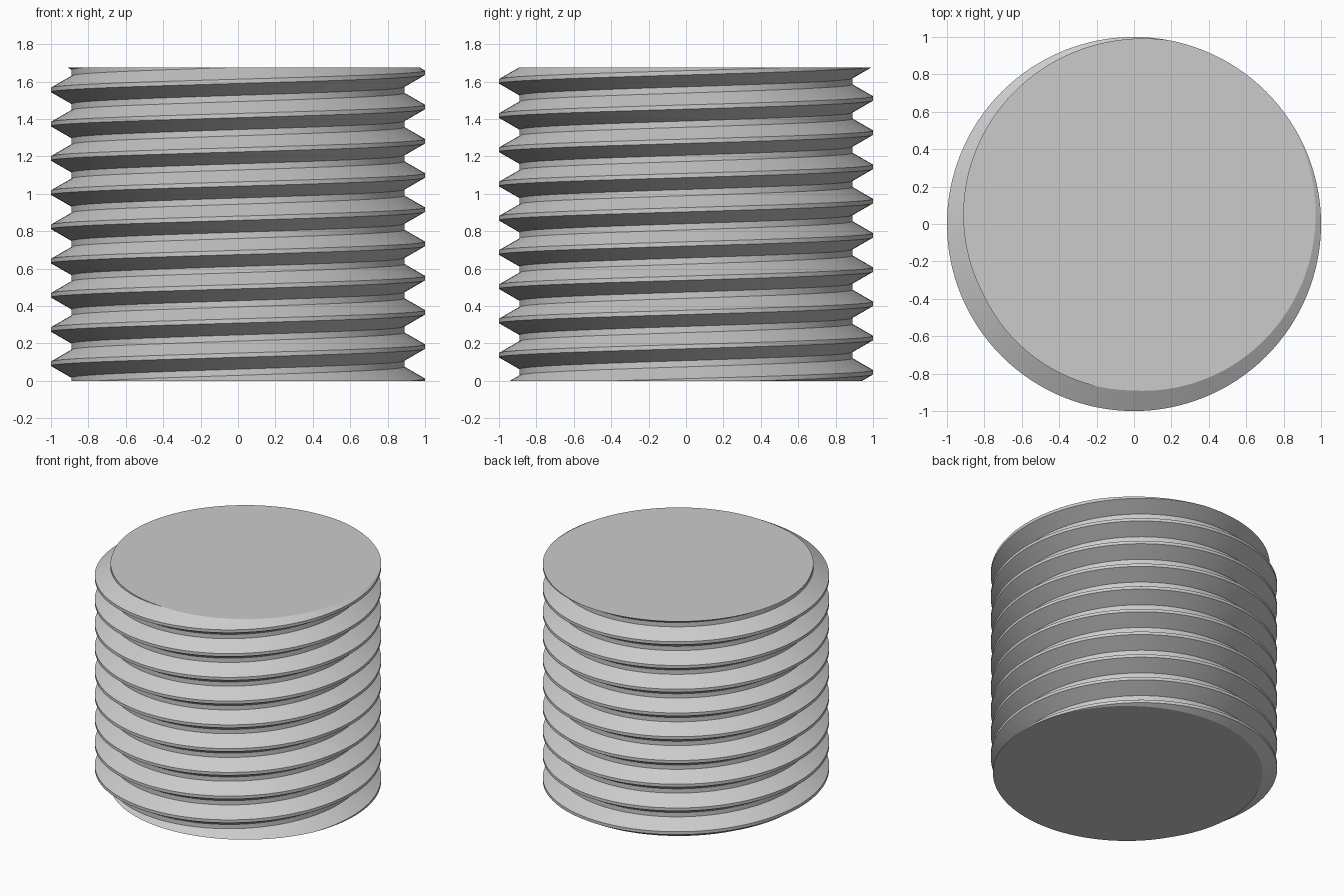
import bpy, bmesh, math
from mathutils import Vector

if "Cube" in bpy.data.objects:
    bpy.data.objects.remove(bpy.data.objects["Cube"], do_unlink=True)

PITCH, HEIGHT = 0.183, 1.676
CREST, ROOT = 1.0, 0.89
STEPS, TURNS = 128, 13

# Thread profile over one pitch: flat crest, 30 degree flanks, flat root
half = PITCH / 16
flank = (CREST - ROOT) * math.tan(math.radians(30))
profile = [(CREST, -half), (CREST, half),
           (ROOT, half + flank), (ROOT, PITCH - half - flank),
           (CREST, PITCH - half)]

# Sweep the profile along a right-handed helix longer than the rod
bm = bmesh.new()
rows = []
for i in range(STEPS * TURNS + 1):
    a = math.tau * i / STEPS
    lift = PITCH * (i / STEPS - 2)
    rows.append([bm.verts.new((r * math.cos(a), r * math.sin(a), z + lift))
                 for r, z in profile])
for low, high in zip(rows, rows[1:]):
    for j in range(len(profile) - 1):
        bm.faces.new((low[j], high[j], high[j + 1], low[j + 1]))
bmesh.ops.remove_doubles(bm, verts=bm.verts, dist=1e-5)

# Cut flat at both ends and cap
for z, direction in ((0, -1), (HEIGHT, 1)):
    cut = bmesh.ops.bisect_plane(
        bm, geom=bm.verts[:] + bm.edges[:] + bm.faces[:], dist=1e-5,
        plane_co=Vector((0, 0, z)), plane_no=Vector((0, 0, direction)),
        clear_outer=True)
    rim = [e for e in bm.edges if e.is_boundary
           and all(abs(v.co.z - z) < 1e-4 for v in e.verts)]
    bmesh.ops.edgeloop_fill(bm, edges=rim)
bmesh.ops.recalc_face_normals(bm, faces=bm.faces)

mesh = bpy.data.meshes.new("threaded_rod")
bm.to_mesh(mesh)
bm.free()
rod = bpy.data.objects.new("threaded_rod", mesh)
bpy.context.collection.objects.link(rod)

# Plain grey metal
grey = bpy.data.materials.new("grey")
grey.use_nodes = True
grey.diffuse_color = (0.6, 0.6, 0.6, 1)
grey.node_tree.nodes["Principled BSDF"].inputs["Base Color"].default_value = (0.6, 0.6, 0.6, 1)
mesh.materials.append(grey)

# Smooth round surfaces with crisp thread edges
bpy.context.view_layer.objects.active = rod
rod.select_set(True)
bpy.ops.object.shade_smooth_by_angle(angle=math.radians(25))
